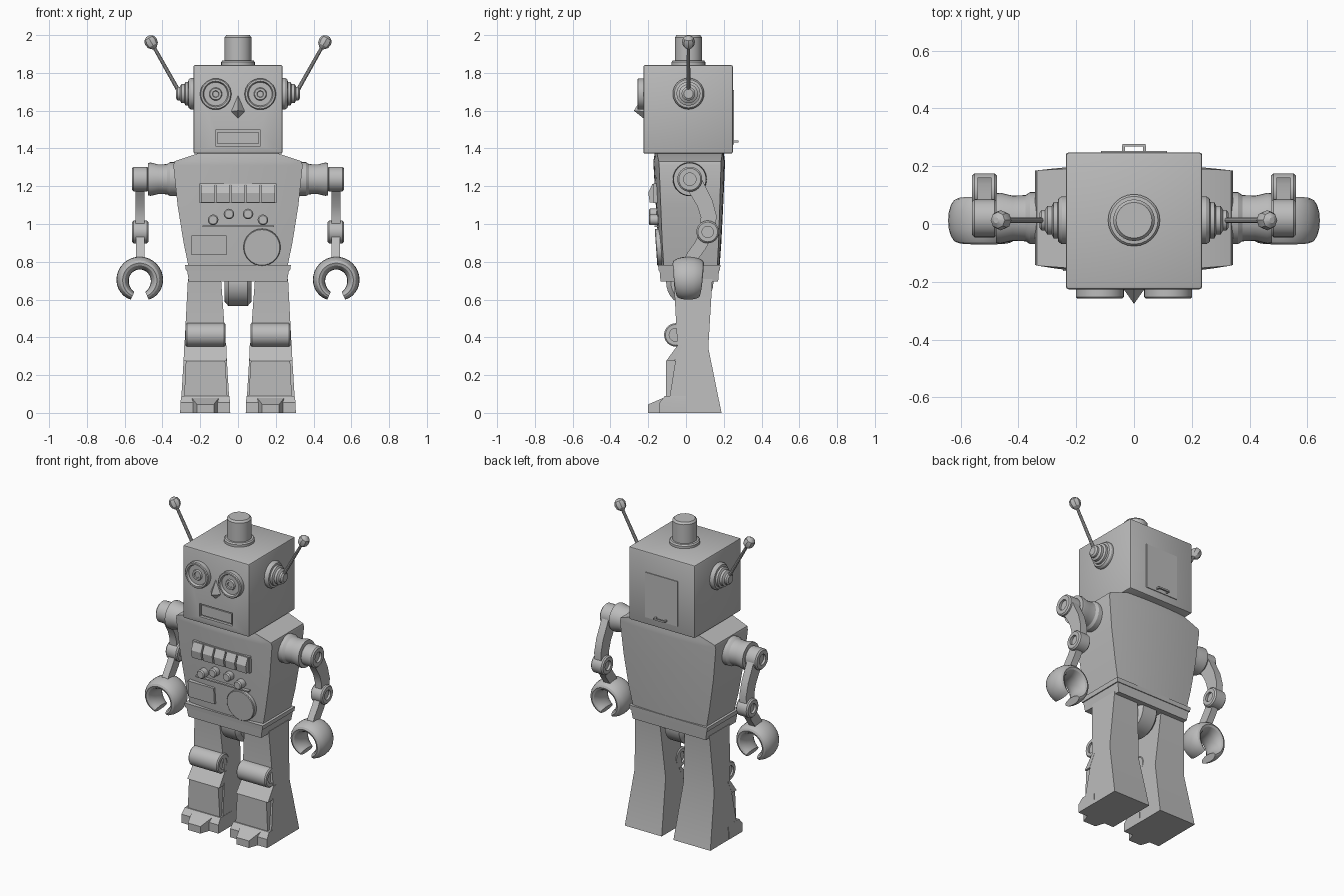
import bpy, bmesh
from math import cos, sin, pi, radians
from mathutils import Vector

if "Cube" in bpy.data.objects:
    bpy.data.objects.remove(bpy.data.objects["Cube"], do_unlink=True)

grey = bpy.data.materials.new("grey metal")
grey.use_nodes = True
grey.diffuse_color = (0.5, 0.5, 0.5, 1)
grey.node_tree.nodes["Principled BSDF"].inputs["Base Color"].default_value = (0.5, 0.5, 0.5, 1)
parts = []


def loft(name, rings, bevel=0):
    """Skin a row of equal-length point rings and cap both ends."""
    bm = bmesh.new()
    rows = [[bm.verts.new(p) for p in ring] for ring in rings]
    n = len(rows[0])
    for a, b in zip(rows, rows[1:]):
        for i in range(n):
            j = (i + 1) % n
            bm.faces.new((a[i], a[j], b[j], b[i]))
    bm.faces.new(rows[0])
    bm.faces.new(rows[-1])
    if bevel:
        bmesh.ops.bevel(bm, geom=bm.edges[:], offset=bevel, segments=2, profile=0.5, affect='EDGES')
    bmesh.ops.recalc_face_normals(bm, faces=bm.faces[:])
    mesh = bpy.data.meshes.new(name)
    bm.to_mesh(mesh)
    bm.free()
    mesh.materials.append(grey)
    ob = bpy.data.objects.new(name, mesh)
    bpy.context.collection.objects.link(ob)
    parts.append(ob)
    return ob


def rect(x0, x1, y0, y1, z):
    return [(x0, y0, z), (x1, y0, z), (x1, y1, z), (x0, y1, z)]


def box(name, x, y, z, bevel=0):
    return loft(name, [rect(*x, *y, z[0]), rect(*x, *y, z[1])], bevel)


def lathe(name, profile, origin, axis, sides=32):
    """Turn (radius, distance) pairs around an axis."""
    turn = Vector((0, 0, 1)).rotation_difference(Vector(axis))
    return loft(name, [[Vector(origin) + turn @ Vector((r * cos(2 * pi * i / sides),
                                                        r * sin(2 * pi * i / sides), t))
                        for i in range(sides)] for r, t in profile])


def strap(name, path, x, half_x):
    """Flat bar following (y, z, half width) points."""
    rings = []
    for i, (y, z, w) in enumerate(path):
        a, b = path[max(i - 1, 0)], path[min(i + 1, len(path) - 1)]
        d = Vector((b[0] - a[0], b[1] - a[1])).normalized()
        rings.append([(x + sx * half_x, y - sw * w * d.y, z + sw * w * d.x)
                      for sx, sw in ((-1, -1), (1, -1), (1, 1), (-1, 1))])
    return loft(name, rings)


# Head with a recessed mouth
head = box("head", (-0.236, 0.236), (-0.226, 0.248), (1.372, 1.842), 0.01)
cutter = box("mouth_cutter", (-0.118, 0.118), (-0.3, -0.208), (1.413, 1.497))
cutter.hide_render = True
cut = head.modifiers.new("mouth", 'BOOLEAN')
cut.object, cut.operation, cut.solver = cutter, 'DIFFERENCE', 'EXACT'
bpy.context.view_layer.objects.active = head
bpy.ops.object.modifier_apply(modifier=cut.name)
parts.remove(cutter)
bpy.data.objects.remove(cutter, do_unlink=True)
box("mouth_plate", (-0.108, 0.108), (-0.218, -0.2), (1.423, 1.487))

# Nose
loft("nose", [[(0, -0.22, 1.69), (0.04, -0.22, 1.595), (0, -0.22, 1.555), (-0.04, -0.22, 1.595)],
              [(s * 0.001, -0.275, 1.6 + t * 0.001) for s, t in ((0, 1), (1, 0), (0, -1), (-1, 0))]])

# Cap on the head
lathe("head_cap", [(0.09, 1.835), (0.09, 1.857), (0.083, 1.865), (0.072, 1.866),
                   (0.072, 1.988), (0.062, 2.0)], (0, 0.013, 0), (0, 0, 1), 24)

# Rear hatch and its handle
box("rear_hatch", (-0.115, 0.115), (0.24, 0.253), (1.42, 1.71))
box("hatch_handle_bar", (-0.04, 0.04), (0.268, 0.277), (1.432, 1.442))
for s in (-1, 1):
    box("hatch_handle_post", (s * 0.036 - 0.005, s * 0.036 + 0.005), (0.245, 0.272), (1.432, 1.442))

# Torso with bowed front and back
sections = []
for z, hx, yf, yb in ((0.775, 0.262, -0.135, 0.178), (0.9, 0.288, -0.147, 0.187),
                      (1.1, 0.32, -0.16, 0.197), (1.31, 0.342, -0.172, 0.206),
                      (1.332, 0.336, -0.173, 0.206), (1.378, 0.2, -0.165, 0.2)):
    bow = 0.03 * (hx / 0.342) ** 2
    ts = [i / 5 - 1 for i in range(11)]
    sections.append([(hx * t, yf + bow * t * t, z) for t in ts]
                    + [(hx * t, yb - bow * 0.7 * t * t, z) for t in reversed(ts)])
loft("torso", sections)

# Waist
loft("waist_lip", [rect(-0.276, 0.276, -0.145, 0.18, 0.755), rect(-0.28, 0.28, -0.148, 0.182, 0.783)])
loft("waist_band", [rect(-0.26, 0.26, -0.135, 0.17, 0.695), rect(-0.27, 0.27, -0.14, 0.175, 0.757)])

# Chest keys, knobs, shelf and gauges
box("key_panel", (-0.203, 0.203), (-0.173, -0.12), (1.11, 1.215))
for i in range(5):
    x = (i - 2) * 0.08
    loft("chest_key", [[(x + s * 0.035, y, z) for y, z in
                        ((-0.15, 1.212), (-0.178, 1.212), (-0.2, 1.165), (-0.192, 1.115), (-0.15, 1.115))]
                       for s in (-1, 1)])
for x, z in ((-0.132, 1.022), (-0.048, 1.053), (0.053, 1.053), (0.132, 1.022)):
    lathe("chest_knob", [(0.028, 0), (0.028, 0.055), (0.022, 0.062)], (x, -0.135, z), (0, -1, 0), 20)
box("chest_shelf", (-0.187, 0.19), (-0.168, -0.11), (0.983, 0.991))
tilt = 0.07
loft("chest_screen", [rect(-0.245, -0.06, -0.155, -0.1, 0.835), rect(-0.245, -0.06, -0.163, -0.1, 0.94)])
lathe("chest_gauge", [(0.098, 0), (0.098, 0.05), (0.094, 0.054)], (0.127, -0.105, 0.88), (0, -1, -tilt))

# Hip joint between the legs
lathe("hip_joint", [(0.1, -0.072), (0.125, -0.05), (0.125, 0.05), (0.1, 0.072)], (0, 0.02, 0.69), (1, 0, 0))


def pivot(name, radius, s, y, z):
    """Drum with a dished hole at both ends."""
    hole = radius * 0.5
    lathe(name, [(hole, 0.49), (hole, 0.475), (radius - 0.008, 0.475), (radius, 0.483), (radius, 0.552),
                 (radius - 0.008, 0.56), (hole, 0.56), (hole, 0.545)], (0, y, z), (s, 0, 0))


for side, s in (("left", 1), ("right", -1)):
    # Eye
    lathe(side + "_eye", [(0.083, 0), (0.083, 0.027), (0.078, 0.032), (0.068, 0.032), (0.062, 0.018),
                          (0.034, 0.018), (0.03, 0.028), (0.018, 0.028), (0.015, 0.022)],
          (s * 0.118, -0.226, 1.688), (0, -1, 0))

    # Ear and aerial
    lathe(side + "_ear", [(0.083, 0.23), (0.083, 0.25), (0.075, 0.262), (0.063, 0.264), (0.063, 0.278),
                          (0.05, 0.284), (0.05, 0.3), (0.036, 0.308), (0.036, 0.32), (0.025, 0.328)],
          (0, 0.013, 1.69), (s, 0, 0))
    root, tip = Vector((s * 0.3, 0.013, 1.68)), Vector((s * 0.46, 0.013, 1.963))
    aim = (tip - root).normalized()
    lathe(side + "_aerial_rod", [(0.011, 0), (0.009, (tip - root).length)], root, aim, 10)
    lathe(side + "_aerial_ball", [(0.012, -0.038), (0.03, -0.02), (0.035, 0.004), (0.028, 0.024),
                                  (0.01, 0.036)], tip, aim, 8)

    # Shoulder, upper arm, elbow and forearm
    lathe(side + "_shoulder", [(0.09, 0.28), (0.09, 0.36), (0.08, 0.375), (0.078, 0.42),
                               (0.088, 0.462), (0.086, 0.477), (0.06, 0.478)], (0, 0.02, 1.237), (s, 0, 0))
    pivot(side + "_shoulder_pivot", 0.066, s, 0.02, 1.237)
    pivot(side + "_elbow_pivot", 0.06, s, 0.115, 0.958)
    strap(side + "_upper_arm", [(0.03, 1.235, 0.05), (0.065, 1.175, 0.045), (0.1, 1.11, 0.043),
                                (0.12, 1.04, 0.042), (0.115, 0.96, 0.04)], s * 0.518, 0.024)
    strap(side + "_forearm", [(0.115, 0.96, 0.035), (0.075, 0.885, 0.033), (0.035, 0.83, 0.033),
                              (0.012, 0.78, 0.035)], s * 0.518, 0.022)

    # Claw hand: open ring that narrows to its tips
    rings = []
    for k in range(29):
        u = k / 14 - 1
        a = radians(90 + 155 * u)
        depth, thick = 0.083 - 0.022 * u * u, 0.034 - 0.012 * u ** 4
        rings.append([(s * 0.52 + (0.091 + thick * cos(b)) * cos(a), 0.012 + depth * sin(b),
                       0.702 + (0.091 + thick * cos(b)) * sin(a))
                      for b in (2 * pi * j / 16 for j in range(16))])
    loft(side + "_claw", rings)

    # Leg
    loft(side + "_leg", [rect(s * 0.09, s * 0.265, -0.065, 0.14, 0.71),
                         rect(s * 0.063, s * 0.284, -0.045, 0.118, 0.345),
                         rect(s * 0.042, s * 0.305, -0.1, 0.188, 0)])
    lathe(side + "_knee_roll", [(0.035, 0.078), (0.035, 0.066), (0.055, 0.066), (0.062, 0.073), (0.062, 0.27),
                                (0.055, 0.277), (0.035, 0.277), (0.035, 0.265)],
          (0, -0.054, 0.413), (s, 0, 0))
    loft(side + "_shin_guard", [rect(s * 0.06, s * 0.288, -0.105, -0.06, 0.275),
                                rect(s * 0.062, s * 0.285, -0.045, -0.02, 0.357)])
    loft(side + "_shin_plate", [rect(s * 0.056, s * 0.285, -0.105, -0.04, 0.08),
                                rect(s * 0.068, s * 0.276, -0.105, -0.04, 0.275)])

    # Foot with a sloping toe block
    loft(side + "_foot", [rect(s * 0.041, s * 0.306, -0.14, 0, 0), rect(s * 0.042, s * 0.305, -0.14, 0, 0.055),
                          rect(s * 0.046, s * 0.3, -0.112, 0, 0.09)])
    loft(side + "_toe", [[(s * (0.173 + e * w), y, z) for e, z in ((-1, 0), (1, 0), (1, h), (-1, h))]
                         for y, w, h in ((-0.1, 0.078, 0.088), (-0.2, 0.045, 0.045))])

# Smooth the curved parts, keep edges sharp
bpy.ops.object.select_all(action='DESELECT')
for ob in parts:
    ob.select_set(True)
bpy.context.view_layer.objects.active = head
bpy.ops.object.shade_smooth_by_angle(angle=radians(30))
